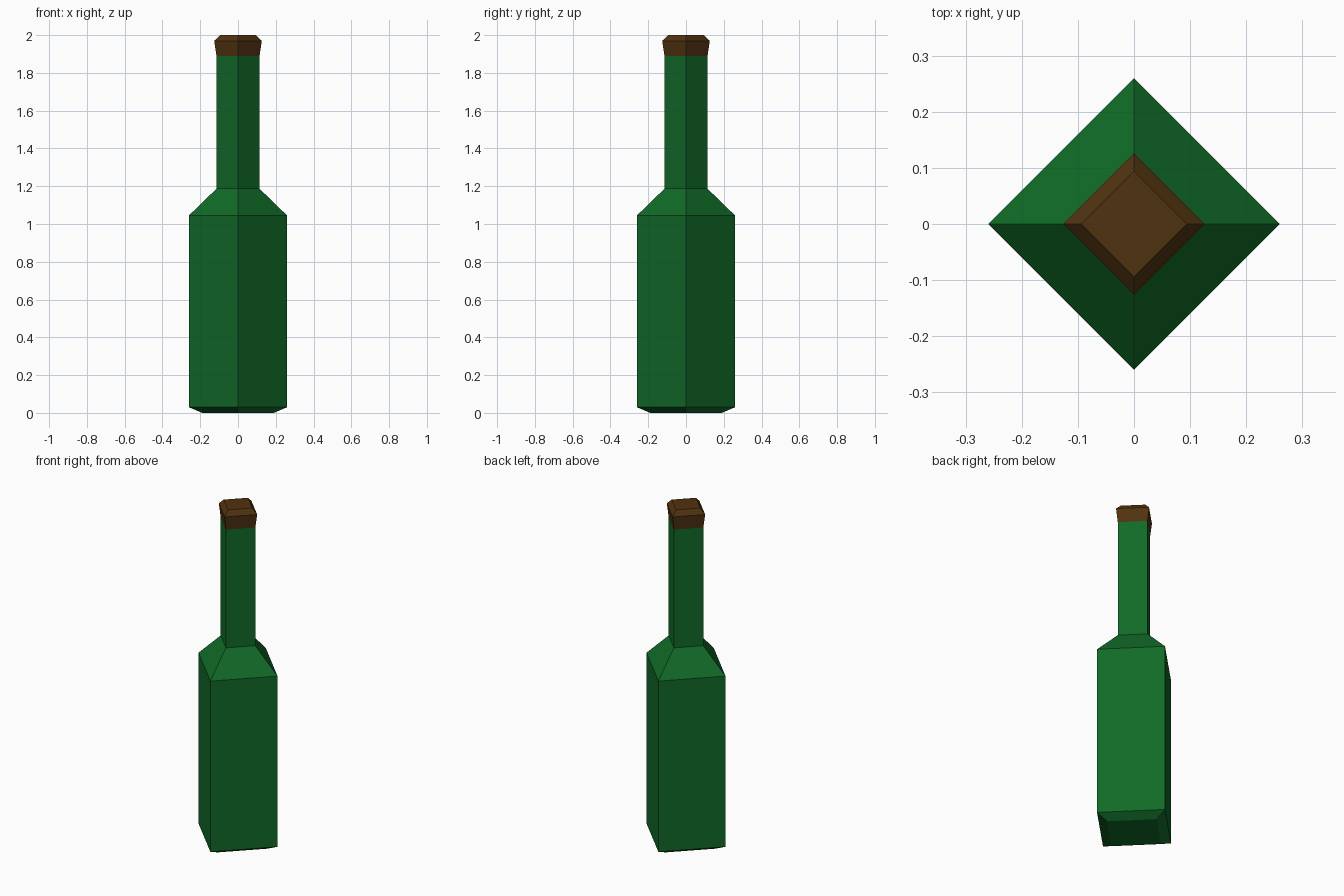
import bpy, bmesh, math

if "Cube" in bpy.data.objects:
    bpy.data.objects.remove(bpy.data.objects["Cube"])

SIDES = 4


def material(name, rgb):
    m = bpy.data.materials.new(name)
    m.diffuse_color = (*rgb, 1.0)
    m.use_nodes = True
    m.node_tree.nodes["Principled BSDF"].inputs["Base Color"].default_value = m.diffuse_color
    return m


def lathe(name, profile, mat):
    """Closed low-poly solid from (radius, height) rings, corners on the axes."""
    bm = bmesh.new()
    rings = []
    for r, z in profile:
        rings.append([bm.verts.new((r * math.cos(math.tau * i / SIDES),
                                    r * math.sin(math.tau * i / SIDES), z))
                      for i in range(SIDES)])
    for low, high in zip(rings, rings[1:]):
        for i in range(SIDES):
            j = (i + 1) % SIDES
            bm.faces.new((low[i], low[j], high[j], high[i]))
    bm.faces.new(rings[0][::-1])
    bm.faces.new(rings[-1])
    mesh = bpy.data.meshes.new(name)
    bm.to_mesh(mesh)
    bm.free()
    mesh.materials.append(mat)
    obj = bpy.data.objects.new(name, mesh)
    bpy.context.collection.objects.link(obj)
    return obj


green = material("green glass", (0.0056, 0.145, 0.021))
brown = material("brown cork", (0.08, 0.032, 0.005))

# Bottle: chamfered base, straight body, sloped shoulder, neck
lathe("bottle", [(0.19, 0.0), (0.26, 0.03), (0.26, 1.045),
                 (0.114, 1.187), (0.114, 1.89)], green)

# Cork: flares outwards, then a chamfered top
lathe("cork", [(0.114, 1.89), (0.126, 1.97), (0.094, 2.0)], brown)
